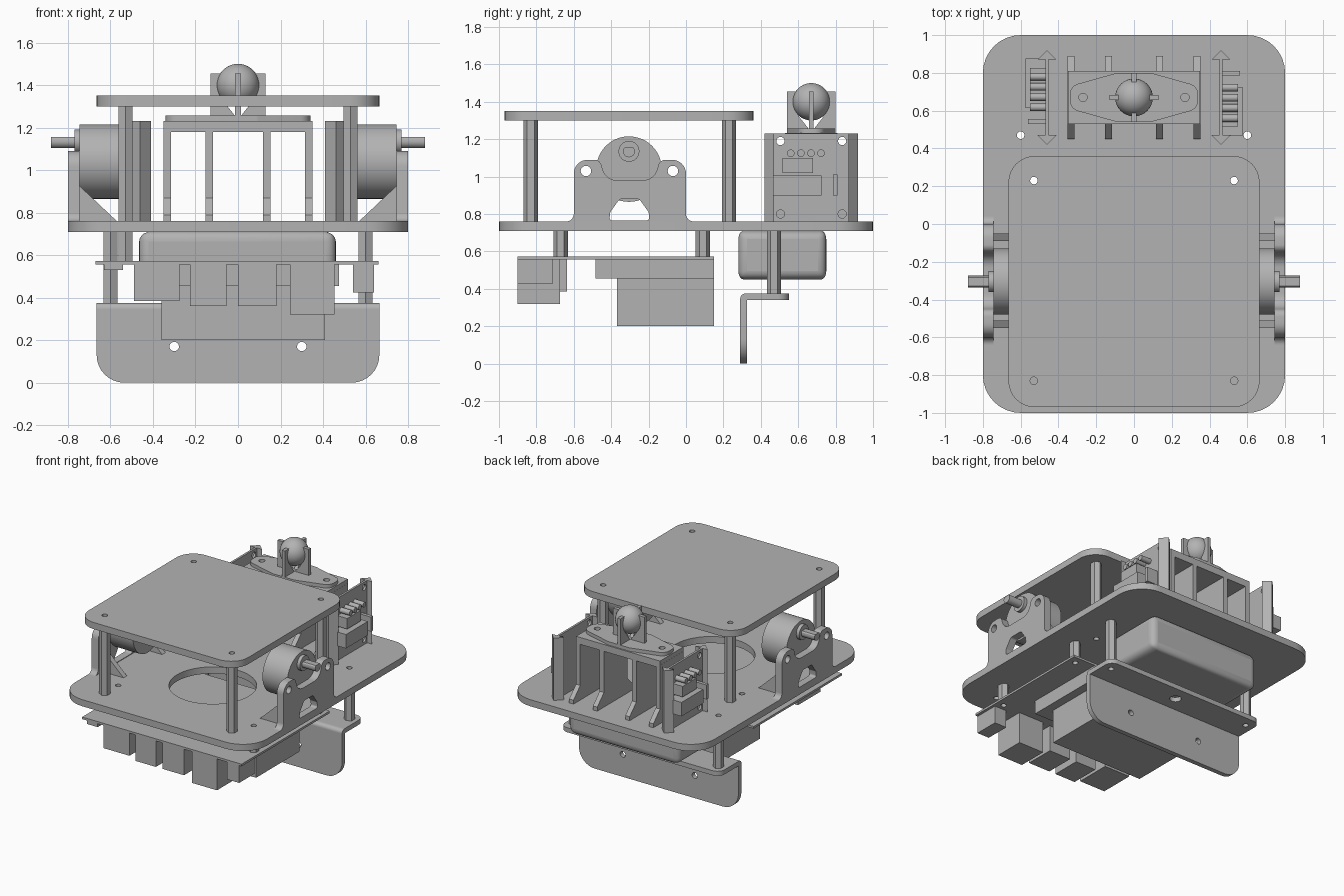
import bpy
import bmesh
from math import sin, cos, pi, tan
from mathutils import Vector
from mathutils.geometry import tessellate_polygon

default_cube = bpy.data.objects.get("Cube")
if default_cube:
    bpy.data.objects.remove(default_cube, do_unlink=True)

grey = bpy.data.materials.new("plain grey")
grey.use_nodes = True
shade = (0.45, 0.45, 0.45, 1)
grey.diffuse_color = shade
grey.node_tree.nodes["Principled BSDF"].inputs["Base Color"].default_value = shade
parts = []


def finish(name, bm):
    bmesh.ops.recalc_face_normals(bm, faces=bm.faces[:])
    mesh = bpy.data.meshes.new(name)
    bm.to_mesh(mesh)
    bm.free()
    mesh.materials.append(grey)
    part = bpy.data.objects.new(name, mesh)
    bpy.context.collection.objects.link(part)
    parts.append(part)
    return part


def prism(name, loops, low, high, axis="z"):
    """Extrude an outline, with further loops as holes, along an axis."""
    place = {"x": lambda u, v, w: (w, u, v),
             "y": lambda u, v, w: (u, w, v),
             "z": lambda u, v, w: (u, v, w)}[axis]
    flat = [p for loop in loops for p in loop]
    bm = bmesh.new()
    bottom = [bm.verts.new(place(u, v, low)) for u, v in flat]
    top = [bm.verts.new(place(u, v, high)) for u, v in flat]
    for tri in tessellate_polygon([[Vector((u, v, 0)) for u, v in loop] for loop in loops]):
        bm.faces.new([bottom[i] for i in tri])
        bm.faces.new([top[i] for i in reversed(tri)])
    start = 0
    for loop in loops:
        count = len(loop)
        for i in range(count):
            a, b = start + i, start + (i + 1) % count
            bm.faces.new((bottom[a], bottom[b], top[b], top[a]))
        start += count
    return finish(name, bm)


def circle(u, v, radius, sides=24):
    return [(u + radius * cos(2 * pi * i / sides), v + radius * sin(2 * pi * i / sides))
            for i in range(sides)]


def rounded(corners, steps=8):
    """Outline from (u, v, radius) corners, each filleted by its radius."""
    outline = []
    for i, (u, v, radius) in enumerate(corners):
        here = Vector((u, v))
        if not radius:
            outline.append((u, v))
            continue
        before = (Vector(corners[i - 1][:2]) - here).normalized()
        after = (Vector(corners[(i + 1) % len(corners)][:2]) - here).normalized()
        half = before.angle(after) / 2
        centre = here + (before + after).normalized() * radius / sin(half)
        first = here + before * radius / tan(half) - centre
        last = here + after * radius / tan(half) - centre
        for k in range(steps + 1):
            arm = first.lerp(last, 0).copy()
            turn = first.angle_signed(last) * k / steps
            arm = Vector((arm.x * cos(turn) + arm.y * sin(turn),
                          arm.y * cos(turn) - arm.x * sin(turn)))
            outline.append(tuple(centre + arm))
    return outline


def rectangle(u0, u1, v0, v1, radius=0):
    return rounded([(u0, v0, radius), (u1, v0, radius), (u1, v1, radius), (u0, v1, radius)])


def box(name, x0, x1, y0, y1, z0, z1):
    return prism(name, [rectangle(x0, x1, y0, y1)], z0, z1)


def standoff(name, x, y, low, high):
    hexagon = [(x + b - y, y + a - x) for a, b in circle(x, y, 0.038, 6)]
    prism(name, [hexagon, circle(x, y, 0.02, 16)], low, high)


# Decks, with screw holes above every hollow standoff
deck_posts = [(s * 0.53, y) for s in (-1, 1) for y in (-0.83, 0.23)]
board_posts = [(x, y) for x in (-0.53, 0.6) for y in (-0.67, 0.09)]
bumper_posts = [(-0.6, 0.47), (0.6, 0.47)]
drill = lambda spots: [circle(x, y, 0.02, 16) for x, y in spots]
prism("main_deck", [rectangle(-0.8, 0.8, -1, 1, 0.2), circle(0, -0.3, 0.3, 48)]
      + drill(deck_posts + board_posts + bumper_posts), 0.71, 0.76)
prism("top_deck", [rectangle(-0.665, 0.665, -0.97, 0.36, 0.14)] + drill(deck_posts), 1.3, 1.35)
for x, y in deck_posts:
    standoff("deck_standoff", x, y, 0.76, 1.3)
for x, y in board_posts:
    standoff("board_standoff", x, y, 0.572, 0.71)
for x, y in bumper_posts:
    standoff("bumper_standoff", x, y, 0.375, 0.71)

# Angled bumper plate under the rear
prism("bumper_face", [rounded([(-0.665, 0.345, 0), (-0.665, 0, 0.13), (0.665, 0, 0.13),
                               (0.665, 0.345, 0)]),
                      circle(-0.3, 0.17, 0.022), circle(0.3, 0.17, 0.022)], 0.29, 0.325, "y")
prism("bumper_bend", [rounded([(0.29, 0.345, 0), (0.29, 0.375, 0.028), (0.33, 0.375, 0),
                               (0.33, 0.34, 0), (0.325, 0.34, 0)])], -0.665, 0.665, "x")
prism("bumper_flange", [rounded([(-0.665, 0.33, 0), (0.665, 0.33, 0), (0.665, 0.55, 0.06),
                                 (-0.665, 0.55, 0.06)]), circle(0, 0.44, 0.04)]
      + drill(bumper_posts), 0.34, 0.375)

# Rounded battery hanging beneath the deck
battery = box("battery", -0.465, 0.46, 0.28, 0.75, 0.45, 0.71)
rounding = battery.modifiers.new("rounding", "BEVEL")
rounding.width = 0.045
rounding.segments = 5

# Circuit board and its components
prism("circuit_board", [rectangle(-0.67, 0.66, -0.9, 0.15)] + drill(board_posts), 0.556, 0.572)
box("component_slab", -0.4, 0.475, -0.485, 0.15, 0.455, 0.556)
box("component_block", -0.36, 0.41, -0.37, 0.15, 0.2, 0.455)
for x0, x1, back, low in ((-0.49, -0.275, -0.635, 0.385), (-0.225, -0.055, -0.68, 0.36),
                          (0, 0.18, -0.68, 0.36), (0.245, 0.455, -0.675, 0.32),
                          (0.54, 0.64, -0.715, 0.425), (-0.63, -0.54, -0.72, 0.53)):
    box("port", x0, x1, -0.9, back, low, 0.556)

# Drive motors in upright brackets
bracket = rounded([(-0.65, 0.73, 0), (-0.65, 0.76, 0), (-0.6, 0.76, 0.04), (-0.6, 1.09, 0.075),
                   (-0.46, 1.09, 0.04), (-0.43, 0.98, 0.08), (-0.17, 0.98, 0.08),
                   (-0.14, 1.09, 0.04), (0, 1.09, 0.075), (0, 0.76, 0.04),
                   (0.05, 0.76, 0), (0.05, 0.73, 0)])
slot = rounded([(-0.41, 0.765, 0.015), (-0.195, 0.765, 0.015), (-0.2, 0.81, 0.01),
                (-0.25, 0.88, 0.02), (-0.355, 0.88, 0.02), (-0.405, 0.81, 0.01)])
for side in (-1, 1):
    prism("motor_bracket", [bracket, slot, circle(-0.535, 1.03, 0.028),
                            circle(-0.07, 1.03, 0.028)], side * 0.745, side * 0.8, "x")
    for y in (-0.55, -0.09):
        prism("bracket_gusset", [[(side * 0.75, 0.76), (side * 0.57, 0.76),
                                  (side * 0.75, 0.93)]], y, y + 0.04, "y")
    prism("motor_body", [circle(-0.305, 1.04, 0.175, 48)], side * 0.54, side * 0.745, "x")
    prism("motor_boss", [circle(-0.305, 1.135, 0.056)], side * 0.74, side * 0.77, "x")
    flat_sided = [(y, min(z, 1.155)) for y, z in circle(-0.305, 1.135, 0.032, 16)]
    prism("motor_shaft", [flat_sided], side * 0.76, side * 0.88, "x")

# Stand with four splayed legs
leg = [(0.53, 1.2), (0.53, 0.87), (0.45, 0.79), (0.45, 0.76),
       (0.89, 0.76), (0.89, 0.79), (0.81, 0.87), (0.81, 1.2)]
box("stand_top", -0.35, 0.35, 0.53, 0.81, 1.18, 1.232)
for x in (-0.333, -0.135, 0.135, 0.333):
    prism("stand_leg", [leg], x - 0.018, x + 0.018, "x")

# Ball held by four radial prongs on a tapered base
prism("ball_base", [rounded([(-0.09, 0.8, 0.05), (-0.34, 0.73, 0.06), (-0.34, 0.61, 0.06),
                             (-0.09, 0.54, 0.05), (0.09, 0.54, 0.05), (0.34, 0.61, 0.06),
                             (0.34, 0.73, 0.06), (0.09, 0.8, 0.05)]),
                    circle(-0.27, 0.67, 0.022), circle(0.27, 0.67, 0.022)], 1.232, 1.258)
for side in (-1, 1):
    prong = [(0.13, 1.25), (0.13, 1.455), (0.065, 1.455), (0.065, 1.32), (0.01, 1.25)]
    prism("ball_prong", [[(side * u, v) for u, v in prong]], 0.657, 0.683, "y")
    prism("ball_prong", [[(0.67 + side * u, v) for u, v in prong]], -0.013, 0.013, "x")
bm = bmesh.new()
bmesh.ops.create_uvsphere(bm, u_segments=32, v_segments=20, radius=0.1)
bmesh.ops.translate(bm, verts=bm.verts[:], vec=(0, 0.67, 1.4))
finish("ball", bm)

# Two sensor boards, one the other turned half round
for side in (-1, 1):
    turn = lambda y: 0.67 + side * (y - 0.67)
    holes = [circle(turn(y), z, 0.022, 16) for y in (0.505, 0.835) for z in (0.8, 1.19)]
    prism("sensor_board", [rectangle(turn(0.45), turn(0.89), 0.76, 1.23)] + holes,
          side * 0.452, side * 0.468, "x")
    for end in (-1, 1):
        wedge = [(side * 0.46, 0.67 + end * 0.25), (side * 0.41, 0.67 + end * 0.2),
                 (side * 0.51, 0.67 + end * 0.2)]
        prism("sensor_post", [wedge], 0.76, 1.23)
    for y0, y1, z0, z1, reach in ((0.465, 0.725, 0.9, 1.005, 0.575),
                                  (0.515, 0.68, 1.02, 1.1, 0.55),
                                  (0.785, 0.81, 0.9, 1.01, 0.56)):
        box("sensor_chip", side * 0.46, side * reach, turn(y0), turn(y1), z0, z1)
    for i in range(4):
        prism("sensor_pin", [circle(turn(0.56 + 0.054 * i), 1.125, 0.02, 16)],
              side * 0.46, side * 0.55, "x")

# Smooth the curved faces and keep the edges crisp
bpy.ops.object.select_all(action="DESELECT")
for part in parts:
    part.select_set(True)
bpy.context.view_layer.objects.active = parts[0]
bpy.ops.object.shade_smooth_by_angle()
